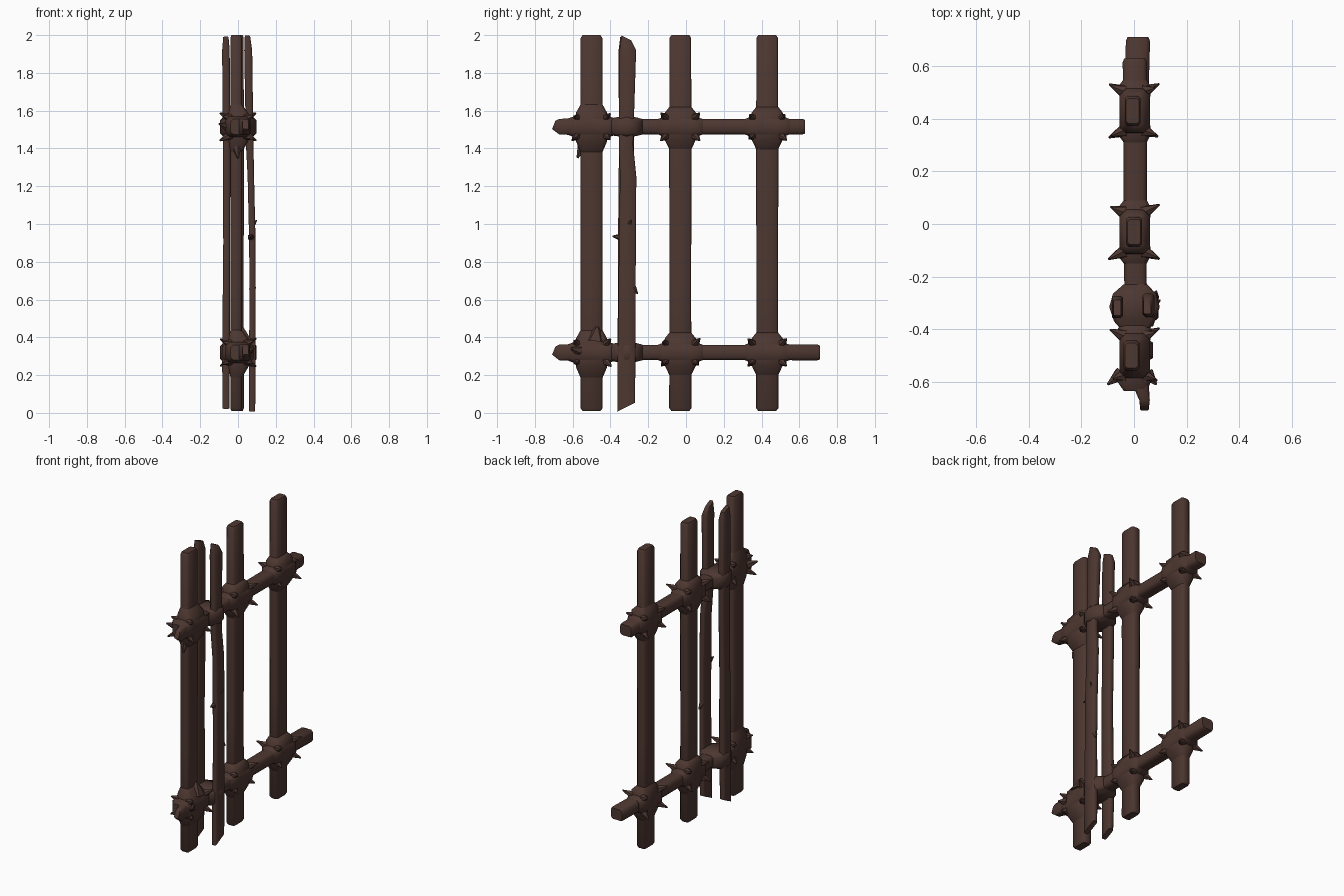
import bpy, bmesh, random
from mathutils import Vector

random.seed(4)
if "Cube" in bpy.data.objects:
    bpy.data.objects.remove(bpy.data.objects["Cube"])

wood = bpy.data.materials.new("dark brown wood")
wood.use_nodes = True
COLOR = (0.075, 0.038, 0.030, 1)
wood.diffuse_color = COLOR
wood.node_tree.nodes["Principled BSDF"].inputs["Base Color"].default_value = COLOR


def finish(name, bm):
    bmesh.ops.recalc_face_normals(bm, faces=bm.faces)
    mesh = bpy.data.meshes.new(name)
    bm.to_mesh(mesh)
    bm.free()
    mesh.materials.append(wood)
    obj = bpy.data.objects.new(name, mesh)
    bpy.context.collection.objects.link(obj)
    bpy.ops.object.select_all(action="DESELECT")
    obj.select_set(True)
    bpy.context.view_layer.objects.active = obj
    bpy.ops.object.shade_smooth_by_angle(angle=0.87)


def section(a, b):
    """Rectangle with cut corners, half sizes a and b."""
    c = 0.35 * min(a, b)
    return [(a, b - c), (a - c, b), (c - a, b), (-a, b - c),
            (-a, c - b), (c - a, -b), (a - c, -b), (a, c - b)]


def loft(name, axis, stations):
    """Stations: distance, centre x, other centre, half x, other half, end slant."""
    bm = bmesh.new()
    rings = []
    for t, cx, co, a, b, *slant in stations:
        s = slant[0] if slant else 0
        ring = []
        for u, v in section(a, b):
            d = t + s * v
            p = (cx + u, co + v, d) if axis == "z" else (cx + u, d, co + v)
            ring.append(bm.verts.new(p))
        rings.append(ring)
    for lo, hi in zip(rings, rings[1:]):
        for i in range(8):
            j = (i + 1) % 8
            bm.faces.new((lo[i], lo[j], hi[j], hi[i]))
    bm.faces.new(rings[0])
    bm.faces.new(rings[-1])
    finish(name, bm)


def thorn(name, base, tip, r):
    """Short hooked spike."""
    base, tip = Vector(base), Vector(tip)
    rot = (tip - base).to_track_quat("Z", "Y")
    bm = bmesh.new()
    bmesh.ops.create_cone(bm, cap_ends=True, segments=6, radius1=r, radius2=r * 0.15,
                          depth=(tip - base).length)
    for v in bm.verts:
        v.co = rot @ v.co + (base + tip) / 2
    finish(name, bm)


def post(name, x, y, half_x, half_y):
    rows = [(0.01, 0.8), (0.025, 1), (0.7, 0.97), (1.3, 1), (1.985, 0.97), (2.0, 0.8)]
    loft(name, "z", [(z, x, y, half_x * k, half_y * k) for z, k in rows])


# Three thick posts
POSTS = {"front": (-0.01, -0.50), "middle": (0.0, -0.03), "back": (-0.005, 0.43)}
for label, (x, y) in POSTS.items():
    post(label + "_post", x, y, 0.031, 0.059)

# Two thin, crooked slats
loft("left_slat", "z", [
    (0.04, -0.064, -0.325, 0.018, 0.038, 0.5), (0.3, -0.064, -0.32, 0.02, 0.042),
    (0.9, -0.06, -0.322, 0.018, 0.038), (1.4, -0.06, -0.315, 0.02, 0.04),
    (1.92, -0.064, -0.315, 0.02, 0.042), (1.98, -0.064, -0.318, 0.014, 0.03, -0.4)])
loft("right_slat", "z", [
    (0.03, 0.075, -0.317, 0.016, 0.047, 0.5), (0.25, 0.075, -0.315, 0.018, 0.047),
    (0.62, 0.077, -0.312, 0.015, 0.045), (0.95, 0.075, -0.31, 0.017, 0.045),
    (1.25, 0.068, -0.306, 0.017, 0.043), (1.42, 0.062, -0.318, 0.02, 0.038),
    (1.92, 0.054, -0.308, 0.021, 0.044), (1.985, 0.05, -0.316, 0.014, 0.026, -0.5)])
thorn("slat_splinter", (0.07, -0.345, 0.93), (0.07, -0.39, 0.935), 0.02)
thorn("slat_splinter", (0.077, -0.28, 0.66), (0.085, -0.255, 0.63), 0.02)
thorn("slat_splinter", (0.08, -0.30, 1.0), (0.1, -0.29, 1.02), 0.015)

# Rails with a broken front end
for label, z, end, cx in (("lower", 0.32, 0.71, 0.015), ("upper", 1.515, 0.63, 0.003)):
    loft(label + "_rail", "y", [
        (-0.70, 0.04, z + 0.01, 0.016, 0.022, 0.4), (-0.67, 0.04, z, 0.02, 0.042),
        (-0.59, 0.02, z, 0.035, 0.043), (-0.2, 0.005, z, 0.043, 0.04),
        (0.3, 0.005, z, 0.045, 0.04), (end - 0.015, cx, z, 0.046, 0.042),
        (end, cx, z, 0.04, 0.036)])

    # Lashing at every post crossing
    for which, (x, y) in POSTS.items():
        joint = label + "_" + which
        big = 1.12 if which == "front" else 1
        loft(joint + "_rail_wrap", "y", [
            (y - 0.12 * big, 0.005, z, 0.044, 0.04), (y - 0.085 * big, 0.0, z, 0.066, 0.054),
            (y - 0.05, 0.005, z, 0.056, 0.058), (y + 0.05, 0.005, z, 0.056, 0.058),
            (y + 0.085 * big, 0.0, z, 0.066, 0.054), (y + 0.12 * big, 0.005, z, 0.044, 0.04)])
        loft(joint + "_post_wrap", "z", [
            (z - 0.12 * big, x, y, 0.03, 0.058), (z - 0.07 * big, 0.002, y, 0.052, 0.082),
            (z - 0.03, 0.002, y, 0.058, 0.088), (z + 0.03, 0.002, y, 0.058, 0.088),
            (z + 0.075, 0.002, y, 0.052, 0.082), (z + 0.105 * big, x, y, 0.03, 0.058)])
        # Hooked knots at the corners
        for sx in (-1, 1):
            for sy in (-1, 1):
                for sz in (-1, 1):
                    j = random.uniform(-0.01, 0.01)
                    base = (sx * 0.04, y + sy * 0.075, z + sz * 0.045)
                    tip = (sx * (0.088 + j), y + sy * (0.095 + j), z + sz * (0.065 + j))
                    thorn(joint + "_knot", base, tip, 0.026)

    # Wrap holding the two slats on the rail
    loft(label + "_slat_wrap", "y", [
        (-0.41, 0.005, z, 0.046, 0.042), (-0.37, 0.002, z, 0.078, 0.05),
        (-0.315, 0.002, z, 0.096, 0.054), (-0.265, 0.002, z, 0.082, 0.05),
        (-0.23, 0.005, z, 0.045, 0.041)])

# Extra torn lashing on the front post
thorn("torn_lashing", (-0.01, -0.54, 1.43), (0.0, -0.575, 1.35), 0.035)
thorn("torn_lashing", (0.02, -0.48, 0.38), (0.02, -0.47, 0.455), 0.06)
thorn("torn_lashing", (-0.05, -0.57, 1.51), (-0.1, -0.61, 1.53), 0.03)
thorn("torn_lashing", (0.05, -0.57, 0.33), (0.085, -0.61, 0.34), 0.03)
